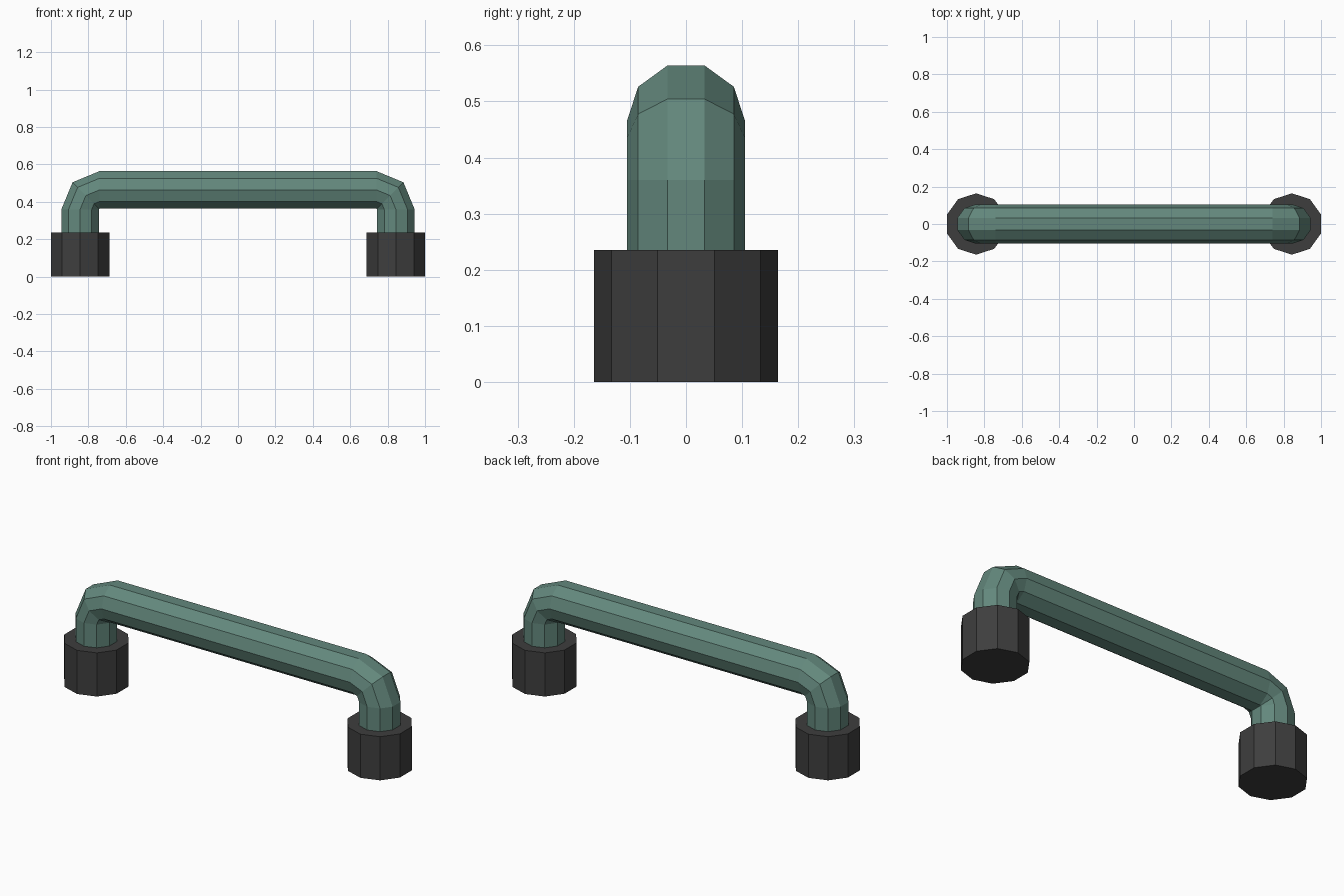
import bpy, bmesh, math
from mathutils import Vector

if "Cube" in bpy.data.objects:
    bpy.data.objects.remove(bpy.data.objects["Cube"])

SIDES = 10
LEG_X = 0.844      # centre of legs and feet
BEND_X, BEND_Z = 0.74, 0.36   # centre of the corner bends
R_BEND, R_TUBE = 0.104, 0.1055


def material(name, rgb):
    m = bpy.data.materials.new(name)
    m.diffuse_color = (*rgb, 1)
    m.use_nodes = True
    m.node_tree.nodes["Principled BSDF"].inputs["Base Color"].default_value = m.diffuse_color
    return m


green = material("muted green", (0.125, 0.245, 0.203))
black = material("charcoal", (0.048, 0.048, 0.048))


def finish(bm, name, mat):
    bmesh.ops.recalc_face_normals(bm, faces=bm.faces[:])
    me = bpy.data.meshes.new(name)
    bm.to_mesh(me)
    bm.free()
    me.materials.append(mat)
    ob = bpy.data.objects.new(name, me)
    bpy.context.collection.objects.link(ob)
    return ob


# Handle: ten-sided tube swept along a path with two 2-segment bends
stations = [(-LEG_X, 0.2, 180)]
for a in (180, 135, 90):
    t = math.radians(a)
    stations.append((-BEND_X + R_BEND * math.cos(t), BEND_Z + R_BEND * math.sin(t), a))
stations += [(-x, z, 180 - a) for x, z, a in reversed(stations)]

bm = bmesh.new()
rings = []
for x, z, a in stations:
    out = Vector((math.cos(math.radians(a)), 0, math.sin(math.radians(a))))
    ring = []
    for i in range(SIDES):
        t = 2 * math.pi * i / SIDES
        p = Vector((x, 0, z)) + R_TUBE * (Vector((0, math.cos(t), 0)) + out * math.sin(t))
        ring.append(bm.verts.new(p))
    rings.append(ring)
for r0, r1 in zip(rings, rings[1:]):
    for i in range(SIDES):
        j = (i + 1) % SIDES
        bm.faces.new((r0[i], r0[j], r1[j], r1[i]))
bm.faces.new(rings[0])
bm.faces.new(rings[-1])
finish(bm, "handle_tube", green)

# Feet: ten-sided cylinders with corners pointing along y
for side, name in ((-1, "left_foot"), (1, "right_foot")):
    bm = bmesh.new()
    bottom = [bm.verts.new((side * LEG_X + 0.164 * math.sin(2 * math.pi * i / SIDES),
                            0.164 * math.cos(2 * math.pi * i / SIDES), 0)) for i in range(SIDES)]
    base = bm.faces.new(bottom)
    ext = bmesh.ops.extrude_face_region(bm, geom=[base], use_keep_orig=True)
    top = [v for v in ext["geom"] if isinstance(v, bmesh.types.BMVert)]
    bmesh.ops.translate(bm, verts=top, vec=(0, 0, 0.235))
    finish(bm, name, black)
